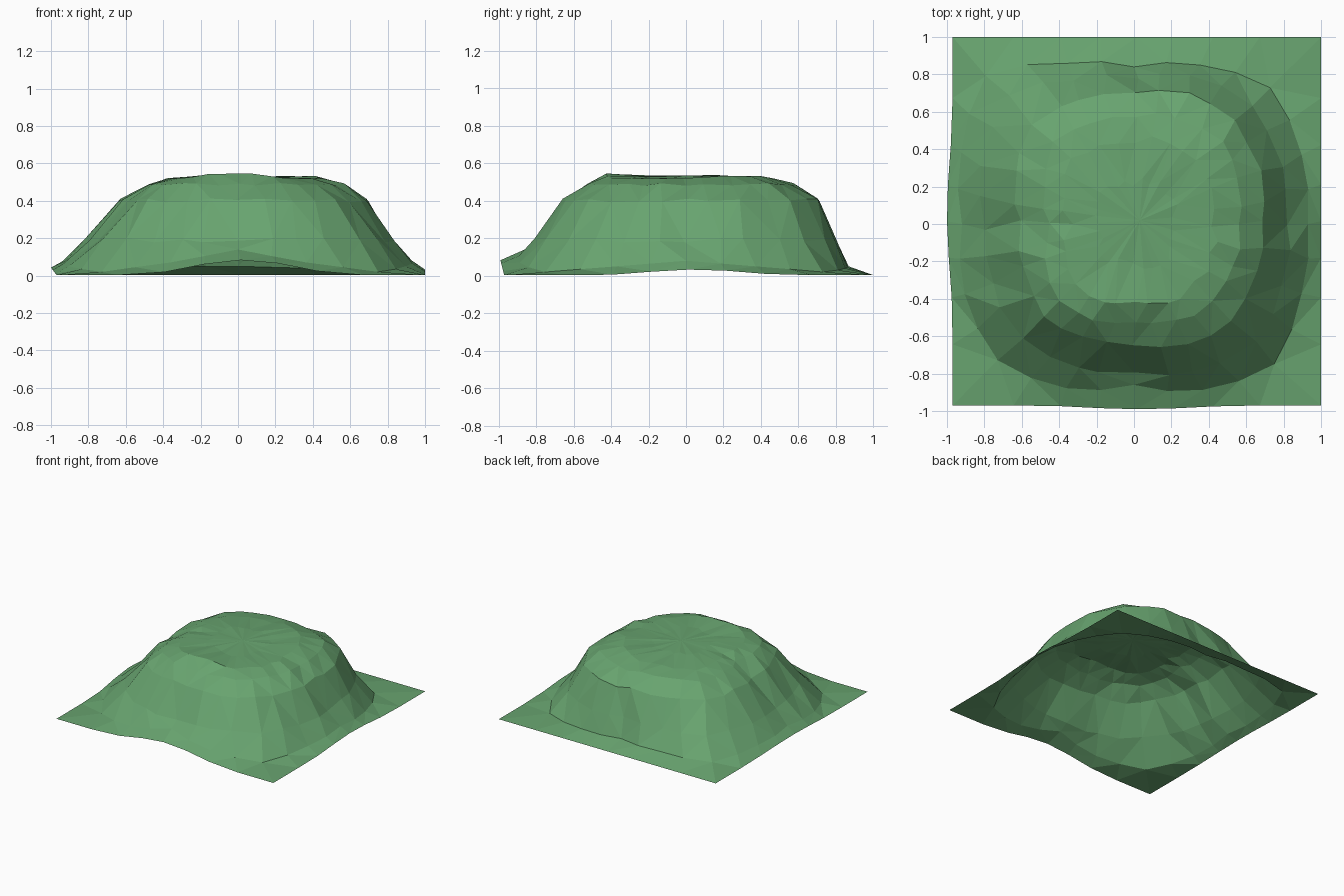
import bpy, bmesh, math, random

if "Cube" in bpy.data.objects:
    bpy.data.objects.remove(bpy.data.objects["Cube"])

random.seed(4)
SEG = 32

# Contour radii at 16 compass directions (counter-clockwise from +x)
R50 = [.56, .60, .64, .61, .57, .60, .61, .52, .45, .50, .57, .55, .53, .57, .60, .58]
R40 = [.68, .73, .77, .76, .70, .73, .76, .68, .61, .64, .69, .67, .64, .70, .74, .71]
R20 = [.82, .86, .89, .84, .775, .84, .95, .87, .80, .82, .86, .82, .80, .85, .90, .86]
R06 = [.93, .97, 1.03, .92, .84, .93, 1.12, 1.0, .92, .98, 1.03, .95, .86, .96, 1.06, .97]
Z06 = [.08, .05, .02, .04, .05, .05, .05, .07, .08, .05, .02, .07, .14, .07, .02, .05]


def sample(table, i):
    """Read a looped 16-entry table at one of SEG steps."""
    t = i * 16 / SEG
    k, f = int(t), t - int(t)
    return table[k % 16] * (1 - f) + table[(k + 1) % 16] * f


def bump(t, width):
    """Smooth rise from 0 at +-width to 1 at the middle."""
    return 0.5 + 0.5 * math.cos(math.pi * min(abs(t) / width, 1))


def edge_point(a):
    """Square sheet border with front, left and right edges lifted."""
    c, s = math.cos(a), math.sin(a)
    r = .985 / max(abs(c), abs(s))
    x, y, z = .015 + r * c, .015 + r * s, .003
    if s < -.72:
        z += .08 * bump(x - .03, .6)
        y -= .02 * bump(x - .03, .6)
    elif c < -.72:
        z += .04 * bump(y - .05, .6)
        x -= .03 * bump(y - .05, .6)
    elif c > .72:
        z += .03 * bump(y - .05, .55)
    return x, y, z


bm = bmesh.new()


def ring(table, scale, height, jitter):
    verts = []
    for i in range(SEG):
        a = 2 * math.pi * i / SEG + random.uniform(-.04, .04) * (jitter > 0)
        r = sample(table, i) * scale + random.uniform(-jitter, jitter)
        verts.append(bm.verts.new((r * math.cos(a), r * math.sin(a), height(i, a))))
    return verts


def crown_height(i, a):
    """Plateau rim: highest at the front, lower at the left."""
    a %= 2 * math.pi
    return .518 + .032 * bump(a - 4.65, .9) + .018 * bump(a - .6, .9) + random.uniform(-.004, .004)


# Plateau, slope and foot rings, then the square border
rings = [
    ring(R50, .40, lambda i, a: .53 - .006 * math.cos(a) + random.uniform(-.004, .004), .03),
    ring(R50, .77, crown_height, .025),
    ring(R50, 1, lambda i, a: .488 + random.uniform(-.008, .008), .015),
    ring(R40, 1, lambda i, a: .40 + random.uniform(-.012, .012), .01),
    ring(R20, 1, lambda i, a: .19 + random.uniform(-.012, .012), .01),
    ring(R06, 1, lambda i, a: sample(Z06, i), 0),
    [bm.verts.new(edge_point(2 * math.pi * i / SEG)) for i in range(SEG)],
]

# Facets between rings
for inner, outer in zip(rings, rings[1:]):
    for i in range(SEG):
        j = (i + 1) % SEG
        bm.faces.new((inner[i], outer[i], outer[j], inner[j]))
centre = bm.verts.new((.03, .02, .535))
for i in range(SEG):
    bm.faces.new((centre, rings[0][i], rings[0][(i + 1) % SEG]))
bmesh.ops.triangulate(bm, faces=bm.faces[:])

mesh = bpy.data.meshes.new("grassy_mound")
bm.to_mesh(mesh)
bm.free()
mound = bpy.data.objects.new("grassy_mound", mesh)
bpy.context.collection.objects.link(mound)

grass = bpy.data.materials.new("grass_green")
grass.diffuse_color = (.138, .37, .16, 1)
grass.use_nodes = True
grass.node_tree.nodes["Principled BSDF"].inputs["Base Color"].default_value = grass.diffuse_color
mesh.materials.append(grass)
